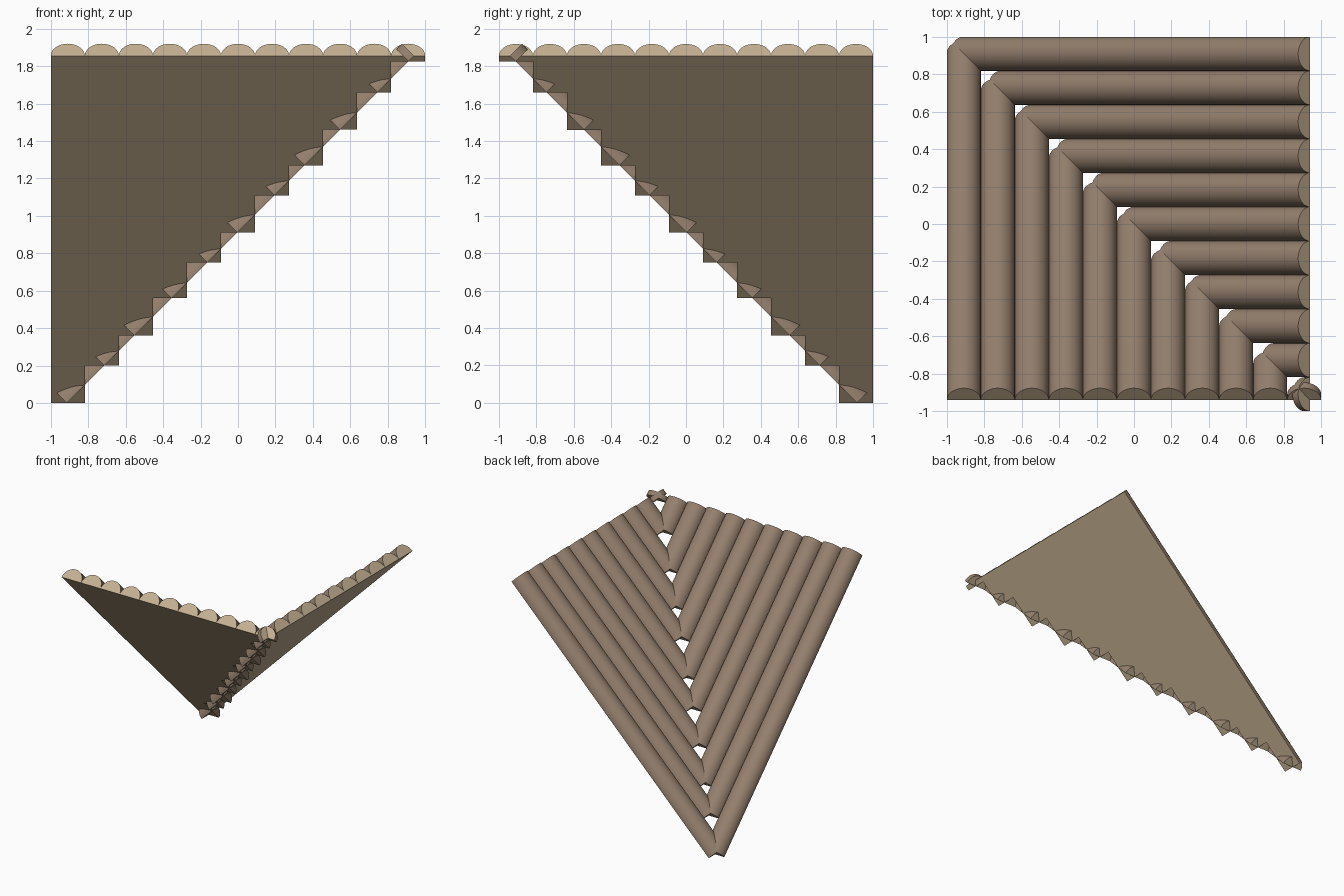
import bpy, bmesh, math
from mathutils import Vector

if "Cube" in bpy.data.objects:
    bpy.data.objects.remove(bpy.data.objects["Cube"])

R = 1 / 11            # half-log radius: 11 logs span 2 units
TOP_Z = 1.855         # height of the flat underside at the upper ends
TOP_RUN = -0.941      # horizontal position of the upper ends
SEG = 18
# heights of the lower ends, stepping up along the valley
LOW_Z = [0, .2, .36, .56, .75, .91, 1.11, 1.27, 1.46, 1.66, 1.825]


def material(name, rgb):
    m = bpy.data.materials.new(name)
    m.diffuse_color = (*rgb, 1)
    m.use_nodes = True
    m.node_tree.nodes["Principled BSDF"].inputs["Base Color"].default_value = m.diffuse_color
    return m


bark = material("bark", (0.30, 0.215, 0.155))
wood = material("cut_wood", (0.56, 0.44, 0.29))


def half_log(name, cx, low_z, swap):
    """Half-round log with a flat underside, pitched at 45 degrees."""
    h = math.sqrt(0.5)
    bm = bmesh.new()
    rings = []
    for z in (TOP_Z, low_z):
        ring = []
        for i in range(SEG + 1):
            a = math.pi * i / SEG
            up = R * math.sin(a) * h
            p = Vector((cx + R * math.cos(a), TOP_RUN + TOP_Z - z + up, z + up))
            if swap:
                p = Vector((-p.y, -p.x, p.z))
            ring.append(bm.verts.new(p))
        rings.append(ring)
    a, b = rings
    # round bark side
    for i in range(SEG):
        f = bm.faces.new((a[i], a[i + 1], b[i + 1], b[i]))
        f.smooth = True
    # sawn underside and both ends
    for vs in ((a[0], b[0], b[-1], a[-1]), a, b):
        f = bm.faces.new(vs)
        f.material_index = 1
        for e in f.edges:
            e.smooth = False
    bmesh.ops.recalc_face_normals(bm, faces=bm.faces)
    me = bpy.data.meshes.new(name)
    bm.to_mesh(me)
    bm.free()
    me.materials.append(bark)
    me.materials.append(wood)
    bpy.context.collection.objects.link(bpy.data.objects.new(name, me))


# two mirrored roof slopes meeting in a diagonal valley
for i, z in enumerate(LOW_Z):
    x = -1 + R * (2 * i + 1)
    half_log(f"front_slope_log_{i + 1}", x, z, False)
    half_log(f"right_slope_log_{i + 1}", x, z, True)
